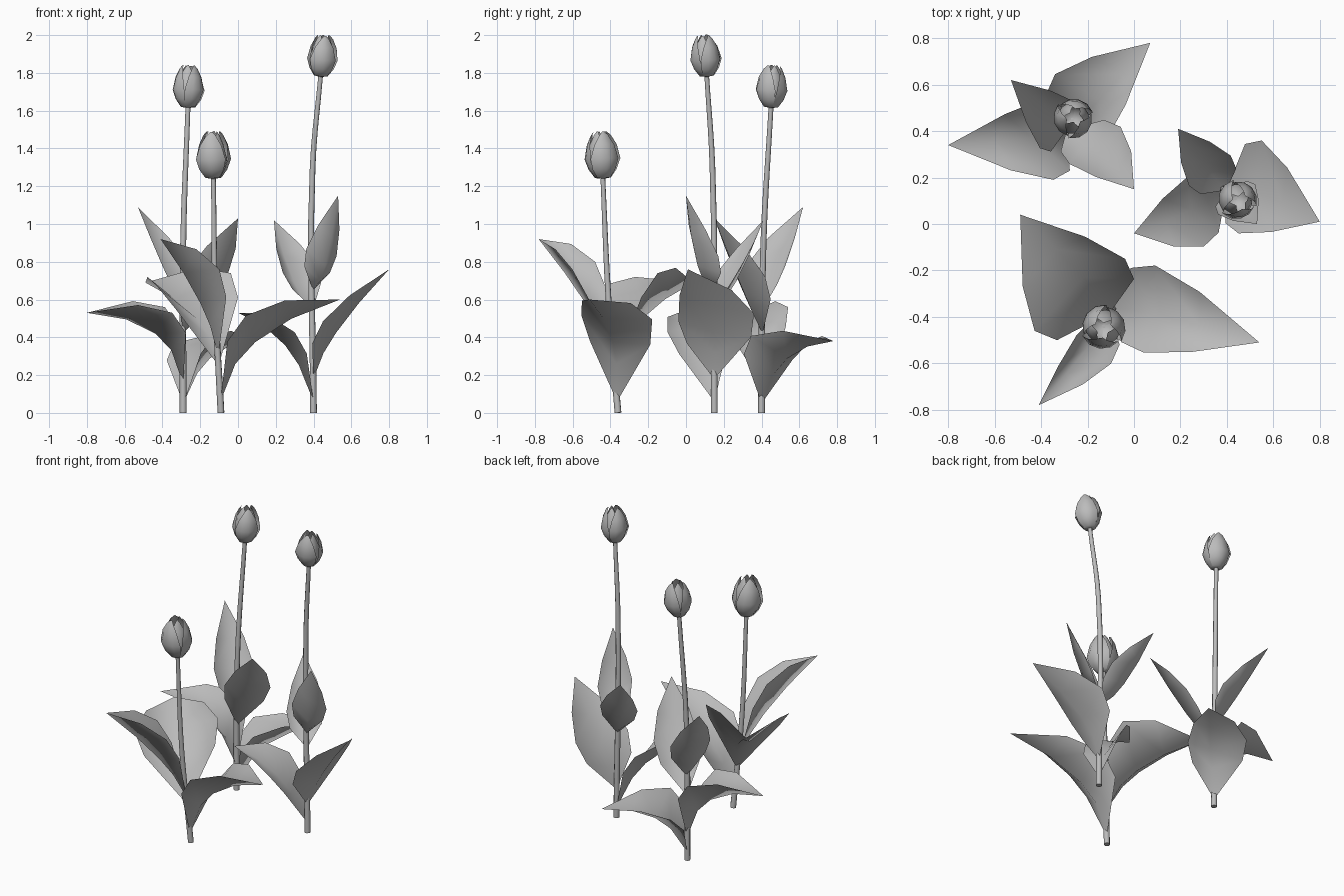
import bpy
import bmesh
from math import radians, sin, cos
from mathutils import Vector

old = bpy.data.objects.get("Cube")
if old:
    bpy.data.objects.remove(old, do_unlink=True)

GREY = (0.5, 0.5, 0.5, 1.0)
grey = bpy.data.materials.new("plain_grey")
grey.diffuse_color = GREY
grey.use_nodes = True
grey.node_tree.nodes["Principled BSDF"].inputs["Base Color"].default_value = GREY


def finish(name, bm):
    """Turn a bmesh into a smooth grey object."""
    mesh = bpy.data.meshes.new(name)
    bm.to_mesh(mesh)
    bm.free()
    mesh.shade_smooth()
    mesh.materials.append(grey)
    obj = bpy.data.objects.new(name, mesh)
    bpy.context.collection.objects.link(obj)
    return obj


def add_grid(bm, rows):
    """Fill rows of points with quads and return their vertices."""
    verts = [[bm.verts.new(p) for p in row] for row in rows]
    for low, high in zip(verts, verts[1:]):
        for i in range(len(low) - 1):
            bm.faces.new((low[i], low[i + 1], high[i + 1], high[i]))
    return verts


def make_stem(name, path):
    """Round stalk through the path, thinning slightly towards the flower."""
    curve = bpy.data.curves.new(name, "CURVE")
    curve.dimensions = "3D"
    curve.bevel_depth = 0.0185
    curve.bevel_resolution = 2
    curve.resolution_u = 5
    curve.use_fill_caps = True
    spline = curve.splines.new("BEZIER")
    spline.bezier_points.add(len(path) - 1)
    for i, (point, co) in enumerate(zip(spline.bezier_points, path)):
        point.co = co
        point.handle_left_type = point.handle_right_type = "AUTO"
        point.radius = 1 - 0.3 * i / (len(path) - 1)
    curve.materials.append(grey)
    bpy.context.collection.objects.link(bpy.data.objects.new(name, curve))


def on_stem(path, z):
    """Point of the stem at a given height."""
    for a, b in zip(path, path[1:]):
        if z <= b.z:
            return a.lerp(b, (z - a.z) / (b.z - a.z))
    return path[-1]


# Leaf stations: position along the midrib and share of the full width
STATIONS = ((0.3, 0.85), (0.5, 1), (0.75, 0.69))


def make_leaf(name, base, bend, tip, side_a, side_b):
    """Folded blade: curved midrib with an edge reaching out on either side."""
    bend, tip, side_a, side_b = map(Vector, (bend, tip, side_a, side_b))
    rows = []
    for t, width in STATIONS:
        mid = base * (1 - t) ** 2 + bend * 2 * t * (1 - t) + tip * t * t
        rows.append([mid + side_a * width, mid, mid + side_b * width])
    bm = bmesh.new()
    verts = add_grid(bm, rows)
    # Pointed foot and tip
    foot, point = bm.verts.new(base), bm.verts.new(tip)
    for i in (0, 1):
        bm.faces.new((foot, verts[0][i + 1], verts[0][i]))
        bm.faces.new((verts[-1][i], verts[-1][i + 1], point))
    bmesh.ops.recalc_face_normals(bm, faces=bm.faces)
    bm.normal_update()
    if sum(f.normal.z * f.calc_area() for f in bm.faces) < 0:
        bmesh.ops.reverse_faces(bm, faces=bm.faces)
    finish(name, bm)


# Petal rows: height share, radius share, half spread in degrees
PETAL = ((0, 0.1, 62), (0.02, 0.45, 62), (0.2, 0.79, 62), (0.42, 1, 58),
         (0.72, 0.83, 46), (0.92, 0.58, 27), (1, 0.42, 8))


def make_bud(name, path, height, turn):
    """Closed flower of three inner and three outer petals, set along the stem."""
    bm = bmesh.new()
    for k in range(6):
        inner = k % 2
        facing = radians(60 * k + turn)
        rows = []
        for z, r, spread in PETAL:
            # Inner petals sit closer and lean further in at the top
            shrink = 1 - inner * (0.1 + 0.2 * z)
            row = []
            for i in range(-2, 3):
                a = facing + radians(spread) * i / 2
                # Leading edge tucks in under the neighbouring petal
                rad = r * shrink * (1 - 0.025 * i) * height * 0.375
                row.append((rad * cos(a), rad * sin(a), z * height))
            rows.append(row)
        add_grid(bm, rows)
    bud = finish(name, bm)
    axis = (path[-1] - path[-2]).normalized()
    bud.rotation_mode = "QUATERNION"
    bud.rotation_quaternion = Vector((0, 0, 1)).rotation_difference(axis)
    bud.location = path[-1]


# Each leaf: foot height, midrib bend, tip, reach of one edge, reach of the other
front_leaves = (
    (.06, (-.04, -.34, .42), (.54, -.51, .6), (0, .21, .12), (-.05, -.165, .14)),
    (.25, (-.14, -.29, .53), (-.49, .04, .69), (.18, .08, .24), (-.21, -.23, .17)),
    (.3, (-.14, -.48, .55), (-.41, -.78, .92), (.1, -.07, .18), (-.05, .05, .22)),
)
back_leaves = (
    (.15, (-.33, .37, .5), (-.8, .34, .53), (.09, -.18, .11), (.05, .17, .14)),
    (.05, (-.19, .48, .36), (.07, .78, .38), (-.19, .11, .08), (.02, -.19, .12)),
    (.55, (-.34, .48, .64), (-.53, .62, 1.09), (-.03, -.17, .06), (.12, .03, .05)),
    (.42, (-.15, .34, .54), (0, .15, 1.03), (.09, .11, .09), (-.13, -.05, .11)),
)
side_leaves = (
    (.18, (.44, .2, .38), (.8, .01, .76), (.03, .22, .1), (-.07, -.18, .06)),
    (.06, (.3, .07, .42), (0, -.04, .53), (.05, -.16, .07), (-.02, .14, .1)),
    (.55, (.3, .25, .6), (.19, .41, 1.02), (.12, .03, .09), (-.06, -.1, .05)),
    (.65, (.46, .05, .66), (.53, 0, 1.15), (.06, .11, .05), (-.1, -.02, .09)),
)
# Each plant: stem path, bud height, bud turn, leaves
plants = {
    "front": (((-.09, -.36, 0), (-.12, -.41, .6), (-.13, -.44, 1.24)), .25, 20, front_leaves),
    "back": (((-.29, .4, 0), (-.29, .41, .9), (-.265, .45, 1.615)), .225, 75, back_leaves),
    "side": (((.4, .15, 0), (.395, .14, 1.3), (.437, .11, 1.78)), .22, 40, side_leaves),
}
for label, (points, height, turn, leaves) in plants.items():
    path = [Vector(p) for p in points]
    make_stem(label + "_stem", path)
    make_bud(label + "_bud", path, height, turn)
    for n, (foot, *shape) in enumerate(leaves, 1):
        make_leaf(f"{label}_leaf_{n}", on_stem(path, foot), *shape)
